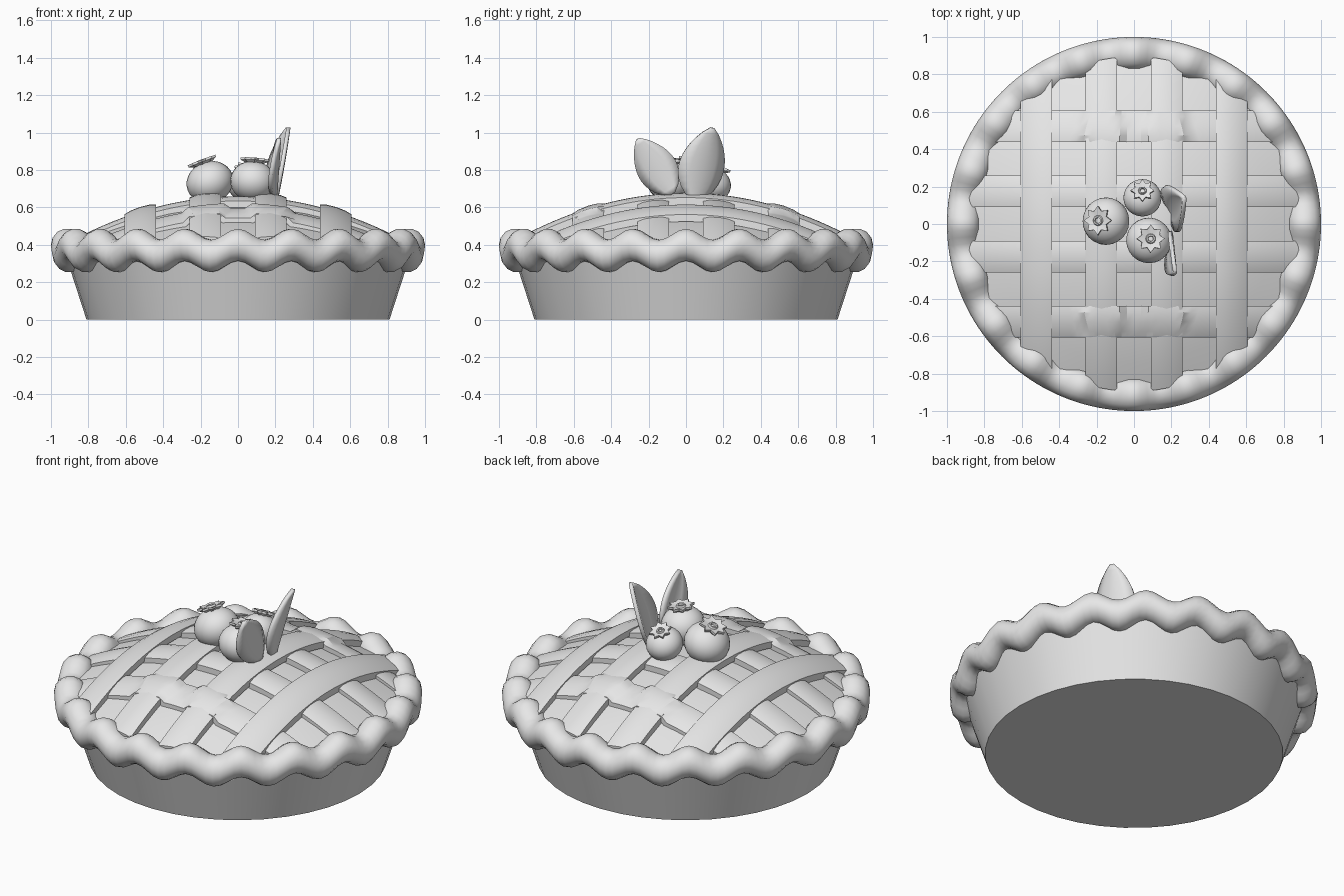
import bpy, bmesh, math
from mathutils import Vector, Matrix

if "Cube" in bpy.data.objects:
    bpy.data.objects.remove(bpy.data.objects["Cube"], do_unlink=True)

grey = bpy.data.materials.new("plain_grey")
grey.use_nodes = True
grey.diffuse_color = (0.8, 0.8, 0.8, 1)
grey.node_tree.nodes["Principled BSDF"].inputs["Base Color"].default_value = grey.diffuse_color


def finish(name, bm, angle=40):
    bmesh.ops.recalc_face_normals(bm, faces=bm.faces)
    mesh = bpy.data.meshes.new(name)
    bm.to_mesh(mesh)
    bm.free()
    mesh.materials.append(grey)
    obj = bpy.data.objects.new(name, mesh)
    bpy.context.collection.objects.link(obj)
    bpy.ops.object.select_all(action='DESELECT')
    obj.select_set(True)
    bpy.context.view_layer.objects.active = obj
    bpy.ops.object.shade_smooth_by_angle(angle=math.radians(angle))
    return obj


def loft(bm, rings, wrap_rings=False, wrap_points=True):
    """Bridge rows of points with quads and return the vertex rows."""
    rows = [[bm.verts.new(p) for p in ring] for ring in rings]
    pairs = list(zip(rows, rows[1:]))
    if wrap_rings:
        pairs.append((rows[-1], rows[0]))
    n = len(rows[0])
    for a, b in pairs:
        for i in range(n if wrap_points else n - 1):
            j = (i + 1) % n
            bm.faces.new((a[i], a[j], b[j], b[i]))
    return rows


def circle(radius, z, n):
    return [(radius * math.cos(2 * math.pi * i / n), radius * math.sin(2 * math.pi * i / n), z)
            for i in range(n)]


# Tapered pan
bm = bmesh.new()
rows = loft(bm, [circle(0.81, 0, 40), circle(0.93, 0.37, 40)])
for row in rows:
    bm.faces.new(row)
finish("pan", bm)

# Domed filling
bm = bmesh.new()
rows = loft(bm, [circle(r, 0.62 - 0.27 * r * r, 48) for r in (0.9, 0.75, 0.6, 0.45, 0.3, 0.15)])
bm.faces.new(rows[-1])
finish("filling", bm)

# Wavy crust rim
WAVES, TUBE = 20, 0.088
rings = []
for i in range(WAVES * 8):
    a = 2 * math.pi * i / (WAVES * 8)
    mid = 0.37 + 0.03 * math.cos(WAVES * a)
    ring = []
    for k in range(14):
        b = 2 * math.pi * k / 14
        r = 0.912 + TUBE * math.cos(b)
        ring.append((r * math.cos(a), r * math.sin(a), mid + TUBE * math.sin(b)))
    rings.append(ring)
bm = bmesh.new()
loft(bm, rings, wrap_rings=True)
finish("crust_rim", bm, 60)


# Lattice strips that follow the dome and end on a circle
def strip(name, offset, lengthwise):
    half, steps = 0.085, 40
    section = [(-1, -0.05), (-1, -0.012), (-0.6, -0.003), (0, 0), (0.6, -0.003), (1, -0.012), (1, -0.05)]
    rings = []
    for i in range(steps + 1):
        t = 2 * i / steps - 1
        ring = []
        for s, drop in section:
            across = offset + s * half
            along = t * math.sqrt(0.895 ** 2 - across ** 2)
            top = 0.685 - 0.30 * (across ** 2 + along ** 2)
            if not lengthwise:
                # The outer cross strips pass over the two middle strips
                over = abs(offset) > 0.3 and 0.07 < abs(along) < 0.27
                top += 0.008 if over else -0.018
            x, y = (across, along) if lengthwise else (along, across)
            ring.append((x, y, top + drop))
        rings.append(ring)
    bm = bmesh.new()
    rows = loft(bm, rings)
    bm.faces.new(rows[0])
    bm.faces.new(rows[-1])
    finish(name, bm, 30)


for n, offset in enumerate((-0.523, -0.175, 0.175, 0.523), 1):
    strip(f"long_strip_{n}", offset, True)
    strip(f"cross_strip_{n}", offset, False)


# Berries with a star crown
def berry(name, centre, radius, lean):
    tilt = Vector((0, 0, 1)).rotation_difference(Vector(lean)).to_matrix().to_4x4()
    place = Matrix.Translation(centre) @ tilt
    bm = bmesh.new()
    bmesh.ops.create_uvsphere(bm, u_segments=24, v_segments=14, radius=radius,
                              matrix=place @ Matrix.Diagonal((1, 1, 0.88, 1)))
    finish(name, bm, 60)

    top, points = radius * 0.86, 16
    rings = []
    for scale, z in ((0.45, -0.015), (1, 0.006), (1, 0.018), (0.36, 0.01), (0.3, 0.02), (0.2, 0.02), (0.17, 0.008)):
        ring = []
        for i in range(points):
            a = 2 * math.pi * i / points
            r = radius * 0.62 * scale
            if scale == 1 and i % 2:
                r *= 0.68
            ring.append(place @ Vector((r * math.cos(a), r * math.sin(a), top + z)))
        rings.append(ring)
    bm = bmesh.new()
    rows = loft(bm, rings)
    bm.faces.new(rows[0])
    bm.faces.new(rows[-1])
    finish(name + "_crown", bm, 30)


berry("left_berry", (-0.15, 0.015, 0.735), 0.127, (-0.38, 0.03, 1))
berry("front_berry", (0.08, -0.088, 0.74), 0.122, (0.08, 0.08, 1))
berry("back_berry", (0.045, 0.14, 0.725), 0.102, (0, 0.42, 1))


# Pointed leaves, folded along the middle
def leaf(name, base, tip, side, half, cup):
    base, tip, side = Vector(base), Vector(tip), Vector(side).normalized()
    axis = tip - base
    normal = side.cross(axis).normalized()
    rings = []
    for i in range(13):
        t = 0.01 + 0.98 * i / 12
        width = half * math.sin(math.pi * t ** 0.85) ** 0.75
        mid = base + axis * t
        rings.append([mid + side * width * s + normal * cup * width * abs(s) ** 1.3
                      for s in (-1, -0.5, 0, 0.5, 1)])
    bm = bmesh.new()
    loft(bm, rings, wrap_points=False)
    obj = finish(name, bm, 50)
    thick = obj.modifiers.new("thickness", 'SOLIDIFY')
    thick.thickness = 0.022
    thick.offset = 0


leaf("tall_leaf", (0.2, 0.05, 0.63), (0.27, 0.14, 1.03), (-0.35, 1, -0.15), 0.125, -0.3)
leaf("short_leaf", (0.2, -0.07, 0.67), (0.22, -0.26, 0.97), (0.1, 0.85, 0.54), 0.105, -0.25)
